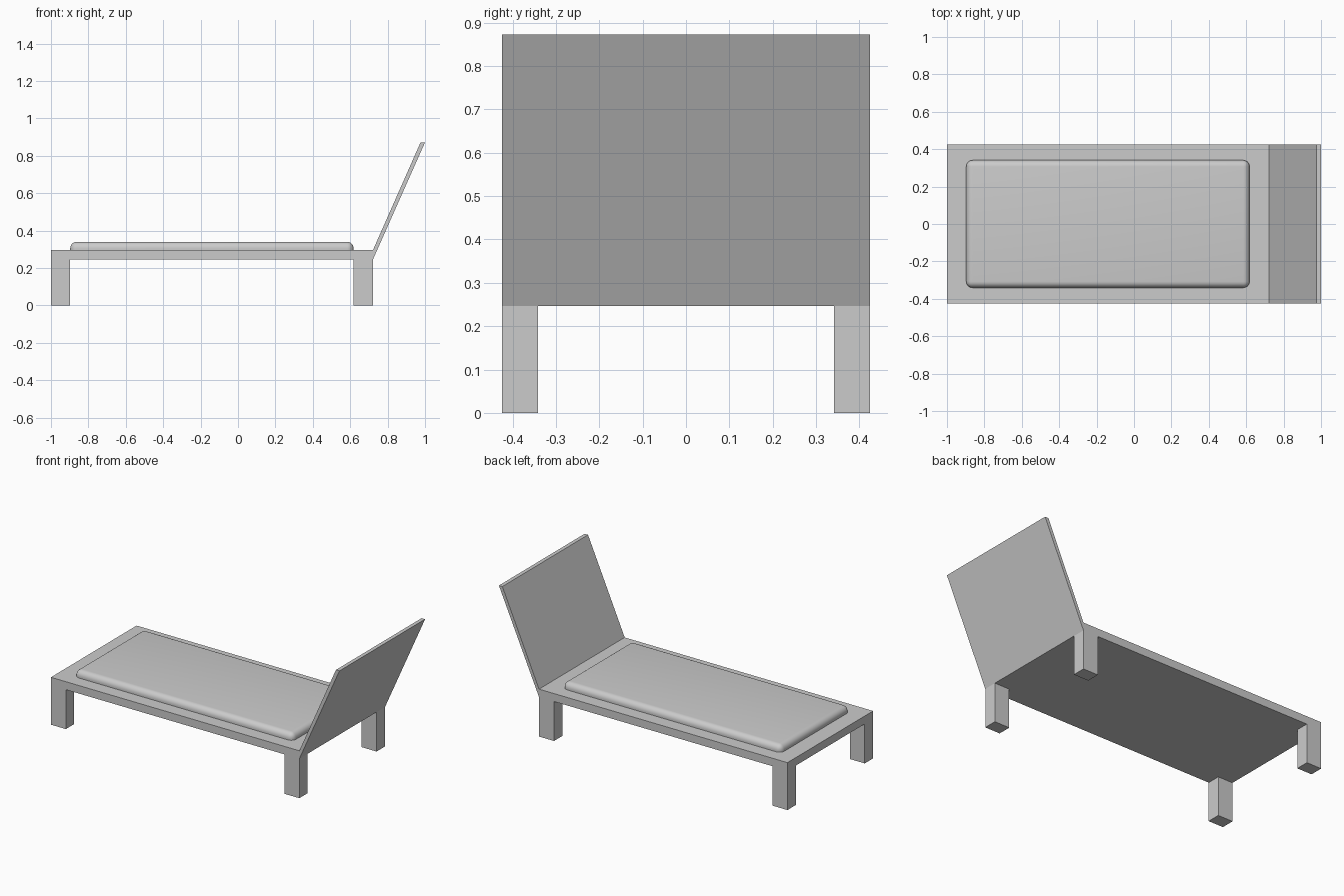
import bpy, bmesh

if "Cube" in bpy.data.objects:
    bpy.data.objects.remove(bpy.data.objects["Cube"])

X0, X1, W = -1.0, 0.722, 0.424          # frame ends and half width
LX0, LX1, LY = -0.897, 0.618, 0.341     # inner faces of the legs
Z_UNDER, Z_TOP, Z_BACK = 0.247, 0.297, 0.872


def finish(name, bm):
    bmesh.ops.recalc_face_normals(bm, faces=bm.faces)
    mesh = bpy.data.meshes.new(name)
    bm.to_mesh(mesh)
    bm.free()
    obj = bpy.data.objects.new(name, mesh)
    bpy.context.collection.objects.link(obj)
    return obj


def extrude(bm, faces, dz):
    new = bmesh.ops.extrude_face_region(bm, geom=faces)["geom"]
    verts = [g for g in new if isinstance(g, bmesh.types.BMVert)]
    bmesh.ops.translate(bm, verts=verts, vec=(0, 0, dz))
    bmesh.ops.delete(bm, geom=faces, context='FACES')


# Bed frame: 3 x 3 slab with the four corners pulled down into legs
bm = bmesh.new()
xs, ys = (X0, LX0, LX1, X1), (-W, -LY, LY, W)
v = [[bm.verts.new((x, y, Z_UNDER)) for y in ys] for x in xs]
cells = {(i, j): bm.faces.new((v[i][j], v[i][j + 1], v[i + 1][j + 1], v[i + 1][j]))
         for i in range(3) for j in range(3)}
top = bmesh.ops.extrude_face_region(
    bm, geom=list(cells.values()), use_keep_orig=True)["geom"]
bmesh.ops.translate(bm, verts=[g for g in top if isinstance(g, bmesh.types.BMVert)],
                    vec=(0, 0, Z_TOP - Z_UNDER))
for i in (0, 2):
    for j in (0, 2):
        extrude(bm, [cells[i, j]], -Z_UNDER)
finish("bed_frame", bm)

# Reclined backrest: side profile extruded across the full width
profile = [(X1, Z_UNDER), (1.0, Z_BACK), (0.976, Z_BACK), (X1, Z_TOP)]
bm = bmesh.new()
side_a = [bm.verts.new((x, -W, z)) for x, z in profile]
side_b = [bm.verts.new((x, W, z)) for x, z in profile]
bm.faces.new(side_a)
bm.faces.new(side_b[::-1])
for k in range(4):
    n = (k + 1) % 4
    bm.faces.new((side_a[k], side_b[k], side_b[n], side_a[n]))
finish("backrest", bm)

# Cushion: box with rounded top and corner edges
CZ = 0.34
bm = bmesh.new()
bmesh.ops.create_cube(bm, size=1)
bmesh.ops.scale(bm, verts=bm.verts, vec=(LX1 - LX0, 2 * LY, CZ - Z_TOP))
bmesh.ops.translate(bm, verts=bm.verts, vec=((LX0 + LX1) / 2, 0, (CZ + Z_TOP) / 2))
round_edges = [e for e in bm.edges if max(p.co.z for p in e.verts) > CZ - 0.01]
bmesh.ops.bevel(bm, geom=round_edges, offset=0.034, segments=6, profile=0.5,
                affect='EDGES')
cushion = finish("cushion", bm)
bpy.context.view_layer.objects.active = cushion
cushion.select_set(True)
bpy.ops.object.shade_smooth_by_angle()
